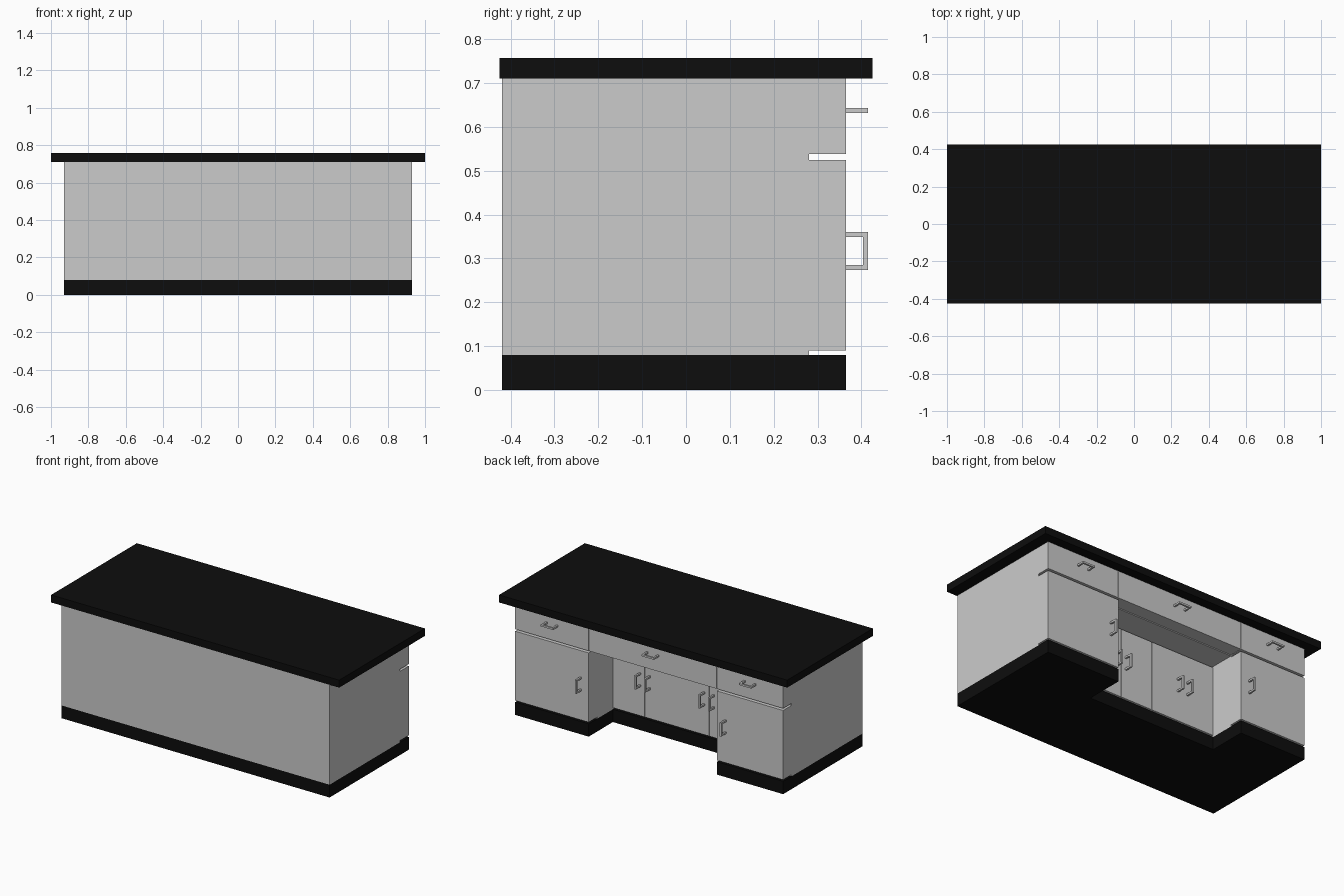
import bpy, bmesh

if "Cube" in bpy.data.objects:
    bpy.data.objects.remove(bpy.data.objects["Cube"])

black = bpy.data.materials.new("black_finish")
black.diffuse_color = (0.004, 0.004, 0.004, 1)
black.use_nodes = True
black.node_tree.nodes["Principled BSDF"].inputs["Base Color"].default_value = black.diffuse_color


def prism(name, outline, z0, z1, mat=None):
    """Extrude an xy outline from z0 up to z1."""
    bm = bmesh.new()
    face = bm.faces.new([bm.verts.new((x, y, z0)) for x, y in outline])
    top = bmesh.ops.extrude_face_region(bm, geom=[face])
    verts = [v for v in top["geom"] if isinstance(v, bmesh.types.BMVert)]
    bmesh.ops.translate(bm, verts=verts, vec=(0, 0, z1 - z0))
    bmesh.ops.recalc_face_normals(bm, faces=bm.faces)
    mesh = bpy.data.meshes.new(name)
    bm.to_mesh(mesh)
    bm.free()
    ob = bpy.data.objects.new(name, mesh)
    bpy.context.collection.objects.link(ob)
    if mat:
        mesh.materials.append(mat)
    return ob


def box(name, x0, x1, y0, y1, z0, z1, mat=None):
    return prism(name, [(x0, y0), (x1, y0), (x1, y1), (x0, y1)], z0, z1, mat)


def handle(name, x, y, z, upright):
    """Square-section U bracket standing off the +y face."""
    h, t, d = 0.043, 0.011, 0.05
    outline = [(-h, 0), (-h, d), (h, d), (h, 0),
               (h - t, 0), (h - t, d - t), (-h + t, d - t), (-h + t, 0)]
    ob = prism(name, outline, -t / 2, t / 2)
    ob.location = (x, y, z)
    if upright:
        ob.rotation_euler = (0, 1.570796, 0)


W, BACK, CASE, FRONT = 0.93, -0.42, 0.28, 0.365   # case sizes
XL, XR = -0.47, 0.42                              # knee space sides
INNER, DEPTH = 0.125, 0.085                       # recessed doors
GAP = 0.0015


def notched(y_front, y_notch):
    return [(-W, BACK), (W, BACK), (W, y_front), (XR, y_front),
            (XR, y_notch), (XL, y_notch), (XL, y_front), (-W, y_front)]


# Top slab, plinth and cabinet case
box("desk_top", -1, 1, -0.425, 0.425, 0.71, 0.757, black)
prism("plinth", notched(FRONT, INNER), 0, 0.08, black)
prism("lower_case", notched(CASE, INNER - DEPTH), 0.08, 0.532)
box("upper_case", -W, W, BACK, CASE, 0.532, 0.71)

# Row of drawers across the working side
edges = [-W, XL, XR, W]
for i, (a, b) in enumerate(zip(edges, edges[1:])):
    box(f"drawer_{i}", a + (GAP if i else 0), b - (GAP if i < 2 else 0),
        CASE, FRONT, 0.538, 0.71)
    handle(f"drawer_handle_{i}", (a + b) / 2, FRONT, 0.637, False)

# Side cabinet doors, handles near the knee space
for side, a, b, hx in (("left", -W, XL, XL - 0.06), ("right", XR, W, XR + 0.055)):
    box(f"{side}_door", a, b, CASE, FRONT, 0.09, 0.525)
    handle(f"{side}_door_handle", hx, FRONT, 0.317, True)

# Four recessed doors with paired handles
step = (XR - XL) / 4
for i in range(4):
    a = XL + i * step
    box(f"inner_door_{i}", a + GAP, a + step - GAP, INNER - DEPTH, INNER, 0.09, 0.525)
    hx = a + step - 0.034 if i % 2 == 0 else a + 0.034
    handle(f"inner_door_handle_{i}", hx, INNER, 0.317, True)
